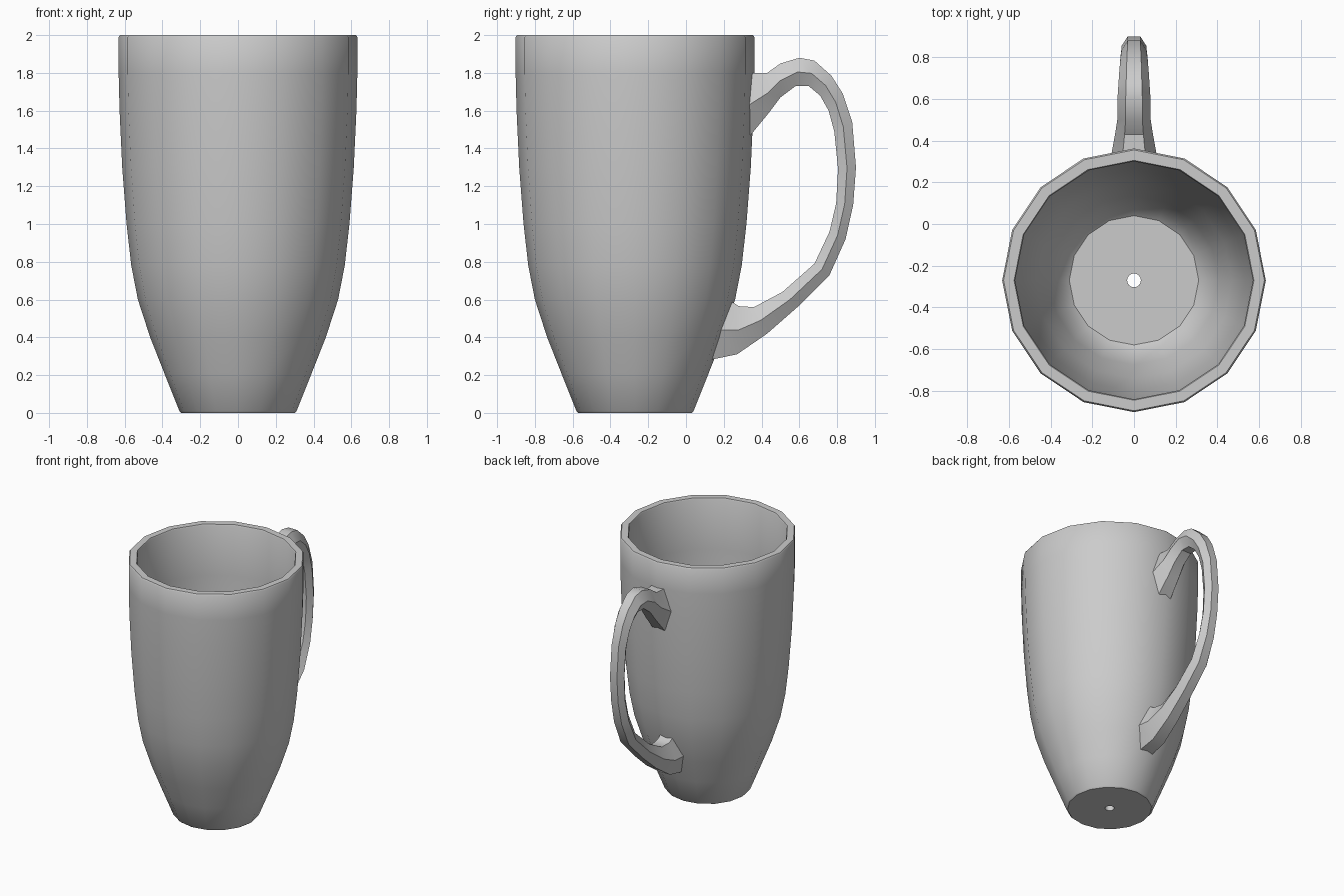
import bpy, bmesh
from math import sin, cos, pi, radians

if "Cube" in bpy.data.objects:
    bpy.data.objects.remove(bpy.data.objects["Cube"])

CUP_Y = -0.27
SIDES = 16


def finish(name, bm, angle):
    bmesh.ops.recalc_face_normals(bm, faces=bm.faces)
    mesh = bpy.data.meshes.new(name)
    bm.to_mesh(mesh)
    bm.free()
    obj = bpy.data.objects.new(name, mesh)
    bpy.context.collection.objects.link(obj)
    bpy.ops.object.select_all(action='DESELECT')
    obj.select_set(True)
    bpy.context.view_layer.objects.active = obj
    bpy.ops.object.shade_smooth_by_angle(angle=radians(angle))
    return obj


def bridge(bm, a, b):
    n = len(a)
    for i in range(n):
        j = (i + 1) % n
        bm.faces.new((a[i], a[j], b[j], b[i]))


# Cup: closed lathe profile (radius, height), with a small hole through the base
profile = [(0.033, 0), (0.30, 0), (0.31, 0.01), (0.39, 0.21), (0.465, 0.4),
           (0.53, 0.6), (0.565, 0.78), (0.59, 1.0), (0.613, 1.3),
           (0.627, 1.6), (0.632, 1.8), (0.632, 1.99), (0.625, 2.0),
           (0.575, 2.0), (0.57, 1.99), (0.57, 1.6), (0.555, 1.3),
           (0.533, 1.0), (0.508, 0.78), (0.47, 0.6), (0.405, 0.4),
           (0.355, 0.26), (0.31, 0.22), (0.033, 0.22)]
bm = bmesh.new()
rings = [[bm.verts.new((r * cos(2 * pi * i / SIDES),
                        CUP_Y + r * sin(2 * pi * i / SIDES), z))
          for i in range(SIDES)] for r, z in profile]
for k, ring in enumerate(rings):
    bridge(bm, ring, rings[(k + 1) % len(rings)])
finish("cup", bm, 35)

# Handle: six-sided sections given as outer (y, z), inner (y, z), half width
sections = [
    ((0.325, 1.80), (0.325, 1.45), 0.11),
    ((0.43, 1.80), (0.44, 1.59), 0.09),
    ((0.50, 1.85), (0.50, 1.67), 0.08),
    ((0.60, 1.88), (0.58, 1.73), 0.08),
    ((0.68, 1.865), (0.65, 1.73), 0.075),
    ((0.77, 1.785), (0.71, 1.68), 0.07),
    ((0.83, 1.69), (0.755, 1.60), 0.065),
    ((0.88, 1.54), (0.785, 1.49), 0.06),
    ((0.90, 1.30), (0.805, 1.29), 0.06),
    ((0.885, 1.10), (0.795, 1.11), 0.06),
    ((0.845, 0.92), (0.76, 0.96), 0.065),
    ((0.76, 0.73), (0.68, 0.79), 0.07),
    ((0.59, 0.56), (0.51, 0.64), 0.075),
    ((0.43, 0.42), (0.36, 0.56), 0.085),
    ((0.27, 0.31), (0.28, 0.565), 0.10),
    ((0.125, 0.28), (0.225, 0.60), 0.11),
]
bm = bmesh.new()
rings = []
for (yo, zo), (yi, zi), w in sections:
    ym, zm = (yo + yi) / 2, (zo + zi) / 2
    n = 0.5 * w
    rings.append([bm.verts.new(p) for p in (
        (n, yo, zo), (w, ym, zm), (n, yi, zi),
        (-n, yi, zi), (-w, ym, zm), (-n, yo, zo))])
for a, b in zip(rings, rings[1:]):
    bridge(bm, a, b)
bm.faces.new(rings[0])
bm.faces.new(rings[-1])
finish("handle", bm, 35)
